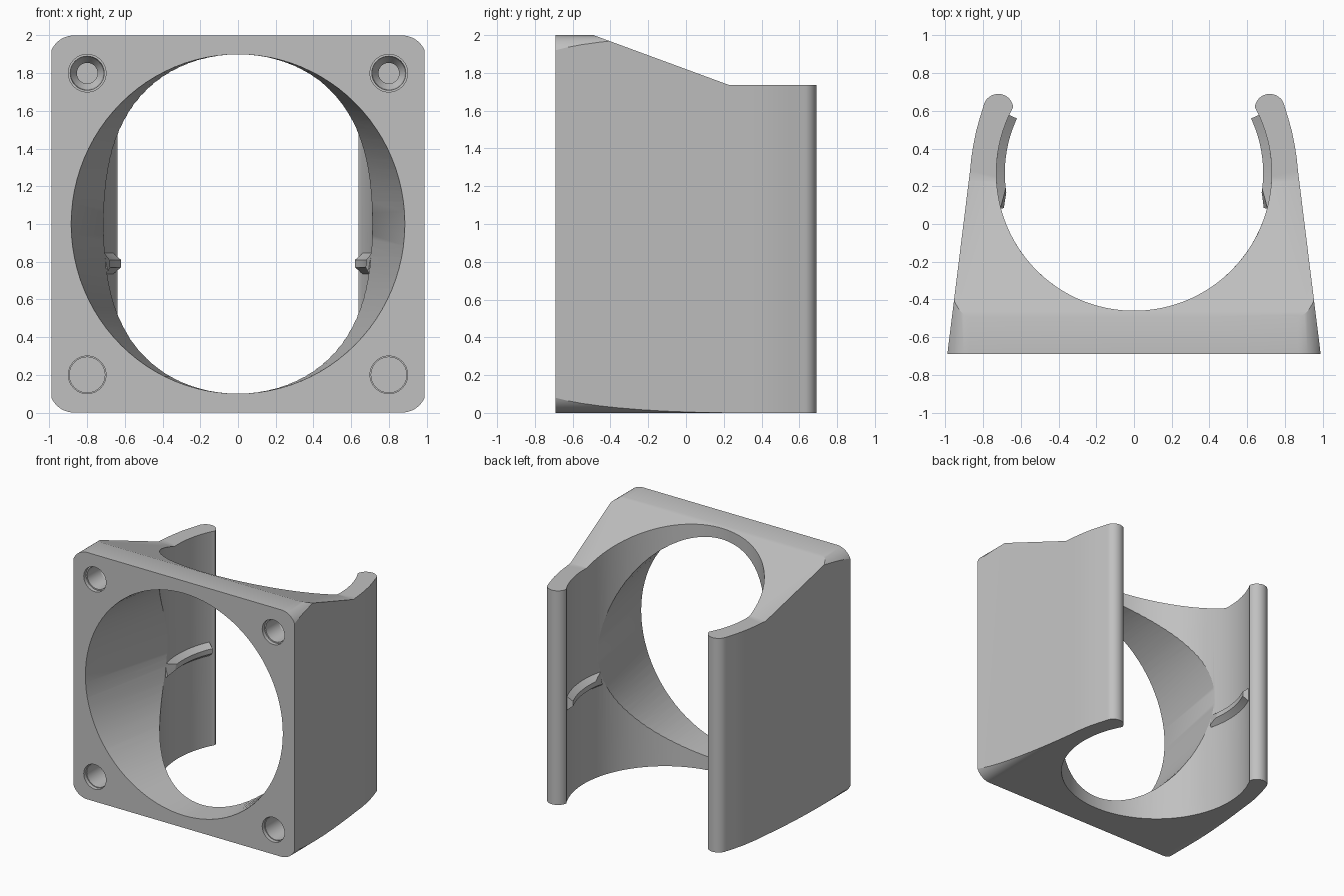
import bpy, bmesh
from math import sin, cos, radians, pi

cube = bpy.data.objects.get("Cube")
if cube:
    bpy.data.objects.remove(cube, do_unlink=True)

grey = bpy.data.materials.new("plain grey")
grey.use_nodes = True
grey.diffuse_color = (0.53, 0.53, 0.53, 1)
grey.node_tree.nodes["Principled BSDF"].inputs["Base Color"].default_value = grey.diffuse_color


def loft(name, rings):
    """Closed solid through rings of equal point count, with capped ends."""
    bm = bmesh.new()
    loops = [[bm.verts.new(p) for p in ring] for ring in rings]
    n = len(loops[0])
    for a, b in zip(loops, loops[1:]):
        for i in range(n):
            j = (i + 1) % n
            bm.faces.new((a[i], a[j], b[j], b[i]))
    bm.faces.new(loops[0])
    bm.faces.new(loops[-1])
    bmesh.ops.recalc_face_normals(bm, faces=bm.faces)
    mesh = bpy.data.meshes.new(name)
    bm.to_mesh(mesh)
    bm.free()
    mesh.materials.append(grey)
    obj = bpy.data.objects.new(name, mesh)
    bpy.context.collection.objects.link(obj)
    return obj


def arc(cx, cy, r, start, end, steps):
    angles = [radians(start + (end - start) * i / steps) for i in range(steps + 1)]
    return [(cx + r * cos(a), cy + r * sin(a)) for a in angles]


def ellipse(cx, cz, rx, rz, y, steps):
    return [(cx + rx * cos(2 * pi * i / steps), y, cz + rz * sin(2 * pi * i / steps))
            for i in range(steps)]


def combine(target, tool, operation):
    mod = target.modifiers.new(operation.lower(), "BOOLEAN")
    mod.operation = operation
    mod.solver = "EXACT"
    mod.object = tool
    bpy.context.view_layer.objects.active = target
    bpy.ops.object.modifier_apply(modifier=mod.name)
    bpy.data.objects.remove(tool, do_unlink=True)


# Body: U-shaped plan with tapered flanks, rounded arm tips and round cradle
BORE_Y, BORE_R = 0.27, 0.73
half = [(0.99, -0.69), (0.87, 0.28), (0.863, 0.35), (0.852, 0.42), (0.838, 0.49), (0.82, 0.555)]
half += arc(0.72, 0.61, 0.08, 10, 175, 16)
half += arc(0, BORE_Y, BORE_R, 28, -90, 48)
plan = half + [(-x, y) for x, y in reversed(half[:-1])]
body = loft("duct_bracket", [[(x, y, z) for x, y in plan] for z in (0, 2)])

# Rounded front outline
corner, w = 0.13, 1.0
outline = []
for k, (sx, sz) in enumerate([(1, 1), (-1, 1), (-1, -1), (1, -1)]):
    outline += arc(sx * (w - corner), 1 + sz * (w - corner), corner, 90 * k, 90 * k + 90, 12)
combine(body, loft("outline_tool", [[(x, y, z) for x, z in outline] for y in (-1, 1)]), "INTERSECT")

# Sloped top running down to the lower arms
slope = [(-0.49, 2), (0.23, 1.735), (1, 1.735), (1, 2.2), (-0.49, 2.2)]
combine(body, loft("slope_tool", [[(x, y, z) for y, z in slope] for x in (-1.2, 1.2)]), "DIFFERENCE")

# Chamfered retaining rib inside each arm
section = [(0.78, 0.735), (0.73, 0.735), (0.685, 0.77), (0.685, 0.81), (0.73, 0.845), (0.78, 0.845)]
for side in (1, -1):
    rings = []
    for i in range(17):
        a = radians(-15 + 40 * i / 16)
        rings.append([(side * r * cos(a), BORE_Y + r * sin(a), z) for r, z in section])
    combine(body, loft("rib", rings), "UNION")

# Main opening, narrowing sideways toward the back
rings = [ellipse(0, 1, 0.885 - 0.215 * (y + 0.69), 0.9, y, 96) for y in (-0.8, 0.8)]
combine(body, loft("opening_tool", rings), "DIFFERENCE")

# Screw holes: stepped with a tapered seat above, plain below
upper = [(-0.8, 0.1), (-0.66, 0.1), (-0.66, 0.09), (-0.5, 0.085), (-0.45, 0.055), (-0.35, 0.055)]
lower = [(-0.8, 0.1), (-0.66, 0.1), (-0.66, 0.094), (-0.35, 0.094)]
for x in (-0.8, 0.8):
    for z, steps in ((1.8, upper), (0.2, lower)):
        rings = [ellipse(x, z, r, r, y, 32) for y, r in steps]
        combine(body, loft("hole_tool", rings), "DIFFERENCE")

# Smooth curved walls, crisp edges
bpy.ops.object.select_all(action="DESELECT")
body.select_set(True)
bpy.context.view_layer.objects.active = body
bpy.ops.object.shade_smooth_by_angle(angle=radians(25))
